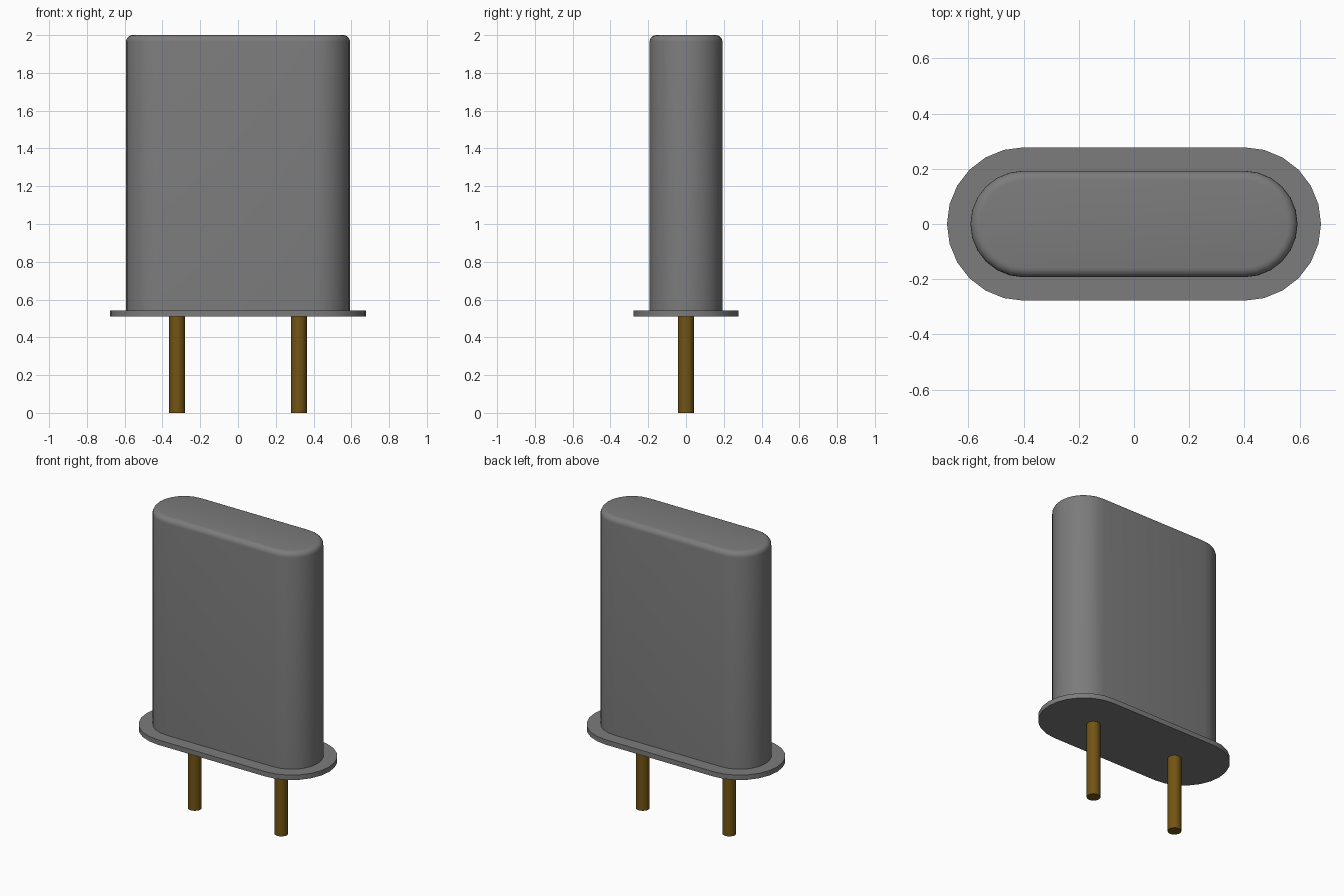
import bpy, bmesh
from math import cos, sin, pi, radians

cube = bpy.data.objects.get("Cube")
if cube:
    bpy.data.objects.remove(cube)


def material(name, colour):
    m = bpy.data.materials.new(name)
    m.use_nodes = True
    m.diffuse_color = colour
    m.node_tree.nodes["Principled BSDF"].inputs["Base Color"].default_value = colour
    return m


steel = material("grey metal", (0.2, 0.2, 0.2, 1))
brass = material("dark brass", (0.17, 0.09, 0.007, 1))


def finish(obj, mat):
    obj.data.materials.append(mat)
    bpy.ops.object.select_all(action="DESELECT")
    obj.select_set(True)
    bpy.context.view_layer.objects.active = obj
    bpy.ops.object.shade_smooth_by_angle(angle=radians(35))


def capsule_ring(half, radius, steps=12):
    """Outline of a bar with round ends, half = distance to the end centres."""
    pts = []
    for side, start in ((1, -pi / 2), (-1, pi / 2)):
        for i in range(steps + 1):
            a = start + pi * i / steps
            pts.append((side * half + radius * cos(a), radius * sin(a)))
    return pts


def capsule_loft(name, half, levels, mat):
    """Stack capsule outlines given as (radius, z) and close both ends."""
    bm = bmesh.new()
    rings = [[bm.verts.new((x, y, z)) for x, y in capsule_ring(half, r)]
             for r, z in levels]
    n = len(rings[0])
    for low, high in zip(rings, rings[1:]):
        for i in range(n):
            j = (i + 1) % n
            bm.faces.new((low[i], low[j], high[j], high[i]))
    bm.faces.new(rings[0][::-1])
    bm.faces.new(rings[-1])
    mesh = bpy.data.meshes.new(name)
    bm.to_mesh(mesh)
    bm.free()
    obj = bpy.data.objects.new(name, mesh)
    bpy.context.collection.objects.link(obj)
    finish(obj, mat)


# Flat base flange
capsule_loft("flange", 0.4, [(0.278, 0.51), (0.278, 0.543)], steel)

# Tall can with a rounded top rim
radius, rim, top = 0.193, 0.035, 2.0
levels = [(radius, 0.543)]
for k in range(6):
    a = pi / 2 * k / 5
    levels.append((radius - rim + rim * cos(a), top - rim + rim * sin(a)))
capsule_loft("can", 0.4, levels, steel)

# Two lead pins
for name, x in (("left_pin", 0.322), ("right_pin", -0.322)):
    bpy.ops.mesh.primitive_cylinder_add(vertices=24, radius=0.042, depth=0.52,
                                        location=(x, 0, 0.26))
    pin = bpy.context.object
    pin.name = name
    finish(pin, brass)
